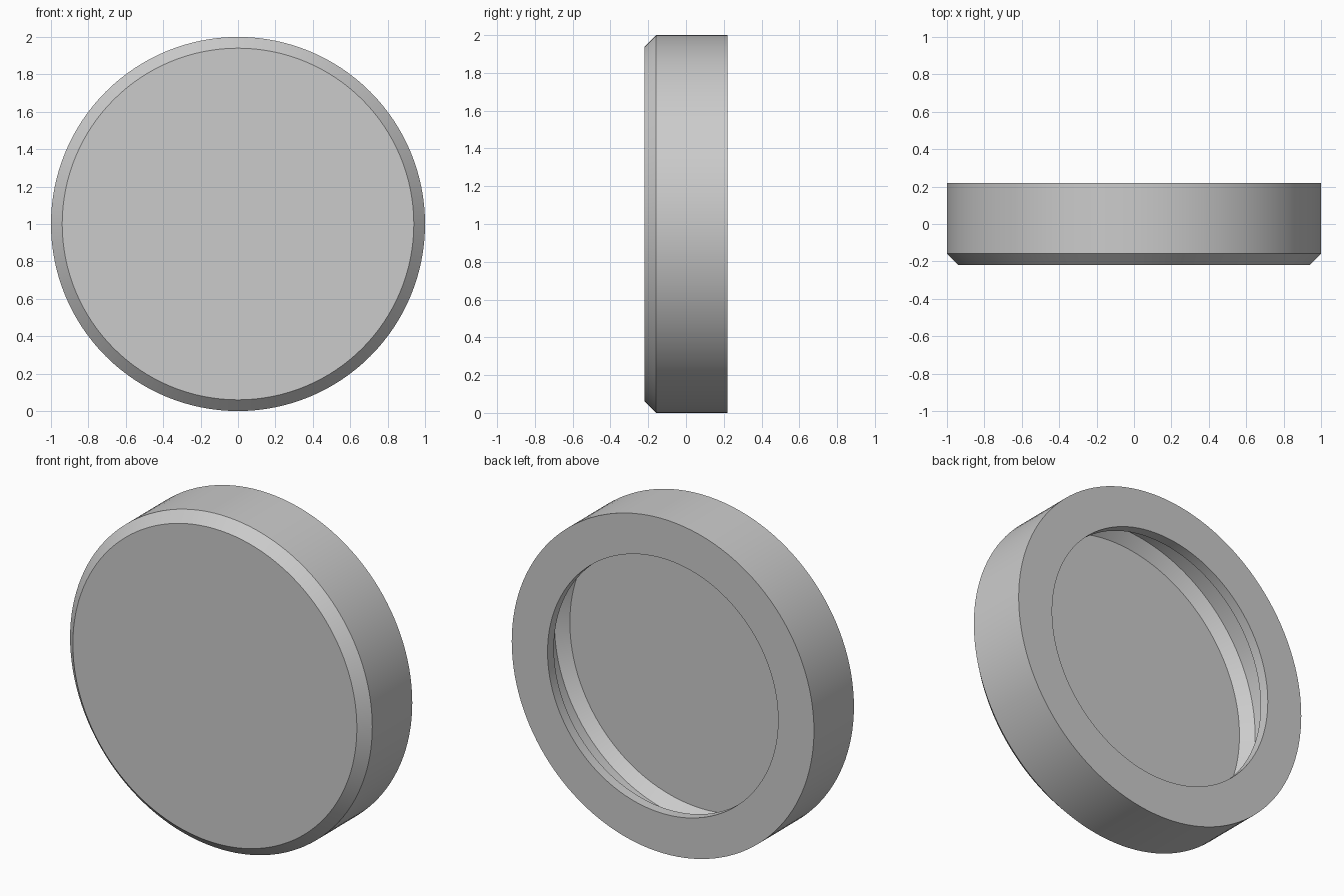
import bpy, bmesh, math
from mathutils import Vector

cube = bpy.data.objects.get("Cube")
if cube:
    bpy.data.objects.remove(cube, do_unlink=True)

SEGMENTS = 128
HALF = 0.219            # half the cap's thickness
CHAMFER = 0.06
WALL = 0.06             # shell thickness
OPENING = 0.763         # radius of the hole in the back

# Plain grey
grey = bpy.data.materials.new("plain_grey")
grey.use_nodes = True
colour = (0.6, 0.6, 0.6, 1)
grey.diffuse_color = colour
grey.node_tree.nodes["Principled BSDF"].inputs["Base Color"].default_value = colour

# Half section as (radius, y): front, chamfer and rim outside, then the hollow inside
inner = 1 - WALL
floor = -HALF + WALL
profile = [
    (0, -HALF), (1 - CHAMFER, -HALF), (1, -HALF + CHAMFER), (1, HALF),
    (OPENING, HALF), (OPENING, HALF - WALL), (inner, HALF - WALL),
    (inner, floor + CHAMFER), (inner - CHAMFER, floor), (0, floor),
]

# Turn the section around the y axis
bm = bmesh.new()
verts = [bm.verts.new((r, y, 1)) for r, y in profile]
edges = [bm.edges.new(pair) for pair in zip(verts, verts[1:])]
bmesh.ops.spin(bm, geom=verts + edges, cent=Vector((0, 0, 1)), axis=Vector((0, 1, 0)),
               angle=math.tau, steps=SEGMENTS, use_merge=False)
bmesh.ops.remove_doubles(bm, verts=bm.verts, dist=0.0005)
bmesh.ops.recalc_face_normals(bm, faces=bm.faces)

mesh = bpy.data.meshes.new("round_cap")
bm.to_mesh(mesh)
bm.free()
mesh.materials.append(grey)
cap = bpy.data.objects.new("round_cap", mesh)
bpy.context.collection.objects.link(cap)

# Smooth round walls, crisp section corners
bpy.ops.object.select_all(action="DESELECT")
cap.select_set(True)
bpy.context.view_layer.objects.active = cap
bpy.ops.object.shade_smooth_by_angle(angle=math.radians(15))
